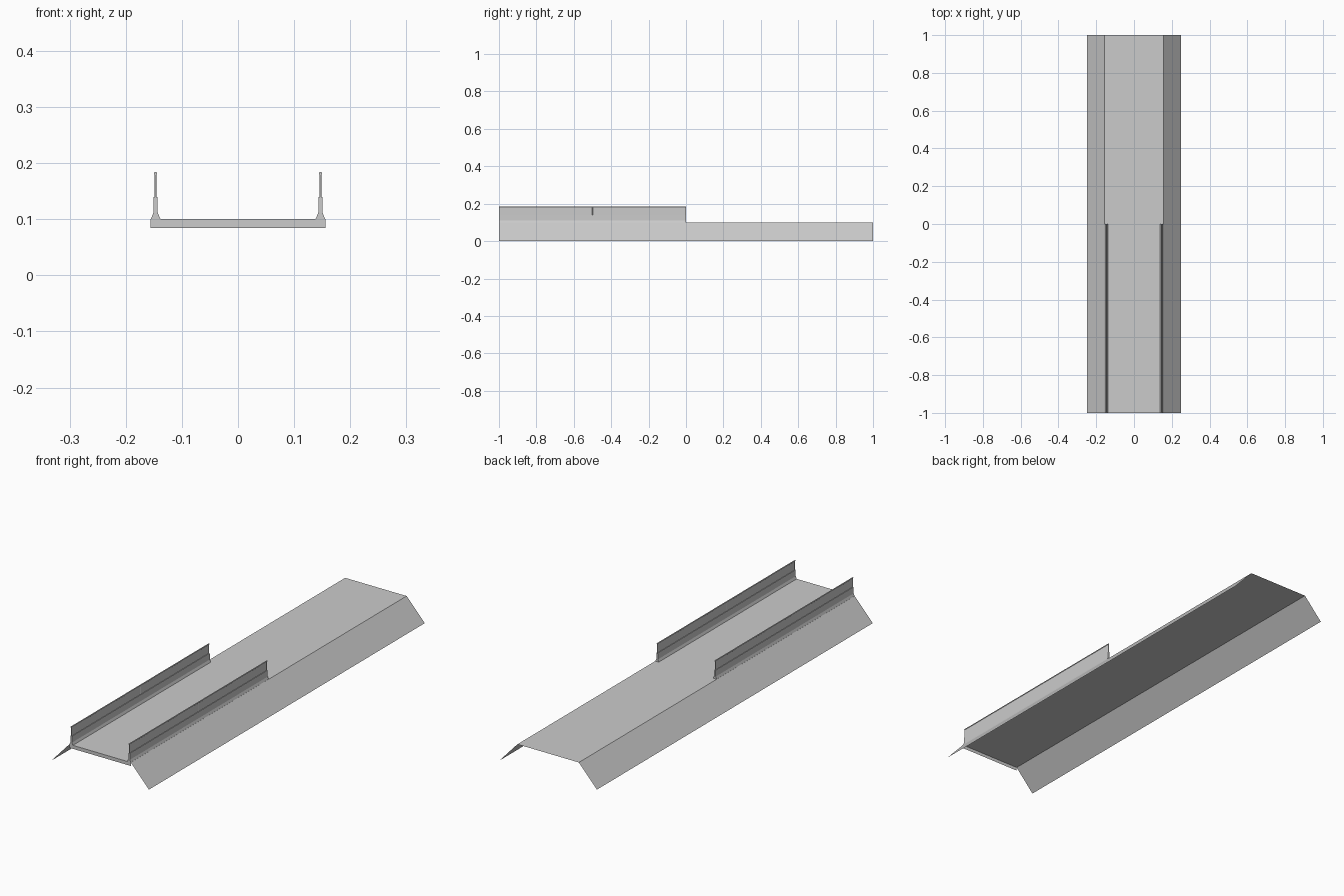
import bpy, bmesh
from mathutils import Matrix

if "Cube" in bpy.data.objects:
    bpy.data.objects.remove(bpy.data.objects["Cube"])


def finish(name, bm, smooth=False):
    if bm.faces and all(e.is_manifold for e in bm.edges):
        bmesh.ops.recalc_face_normals(bm, faces=bm.faces[:])
    mesh = bpy.data.meshes.new(name)
    bm.to_mesh(mesh)
    bm.free()
    if smooth:
        for p in mesh.polygons:
            p.use_smooth = len(p.vertices) == 4
    ob = bpy.data.objects.new(name, mesh)
    bpy.context.collection.objects.link(ob)
    return ob


def extrude_profile(name, pts, y0, y1, closed=True, smooth=False):
    """Sweep an x-z profile along y; closed profiles get end caps."""
    bm = bmesh.new()
    a = [bm.verts.new((x, y0, z)) for x, z in pts]
    b = [bm.verts.new((x, y1, z)) for x, z in pts]
    n = len(pts)
    for i in range(n if closed else n - 1):
        j = (i + 1) % n
        bm.faces.new((a[i], a[j], b[j], b[i]))
    if closed:
        bm.faces.new(a[::-1])
        bm.faces.new(b)
    return finish(name, bm, smooth)


def cylinder(name, r, depth, matrix):
    bm = bmesh.new()
    bmesh.ops.create_cone(bm, cap_ends=True, segments=12, radius1=r, radius2=r,
                          depth=depth, matrix=matrix)
    return finish(name, bm, True)


# Embankment: open sheet with a flat top and two sloping sides
extrude_profile("embankment", [(-0.248, 0), (-0.156, 0.1), (0.156, 0.1), (0.248, 0)],
                -1, 1, closed=False)

# Thin deck face closing the front end just below the road surface
bm = bmesh.new()
bm.faces.new([bm.verts.new((x, -1, z)) for x, z in
              ((-0.156, 0.084), (0.156, 0.084), (0.156, 0.1), (-0.156, 0.1))])
finish("deck_front_face", bm)

# Barriers along the front half of both edges
parapet = [(0.138, 0.1), (0.1555, 0.1), (0.151, 0.111), (0.1505, 0.14),
           (0.1435, 0.14), (0.143, 0.111)]
cx = 0.147
panel = [(cx - 0.001, 0.14), (cx + 0.001, 0.14), (cx + 0.001, 0.181), (cx - 0.001, 0.181)]
for side, s in (("left", -1), ("right", 1)):
    extrude_profile(side + "_parapet", [(s * x, z) for x, z in parapet], -1, 0)
    extrude_profile(side + "_panel", [(s * x, z) for x, z in panel], -0.998, 0)
    cylinder(side + "_handrail", 0.0027, 1.0,
             Matrix.Translation((s * cx, -0.5, 0.1815)) @ Matrix.Rotation(1.5707963, 4, 'X'))
    # Posts at the end and middle of each panel
    for i, y in enumerate((-0.998, -0.5, -0.002)):
        cylinder(f"{side}_post_{i + 1}", 0.0018, 0.041, Matrix.Translation((s * cx, y, 0.1605)))
